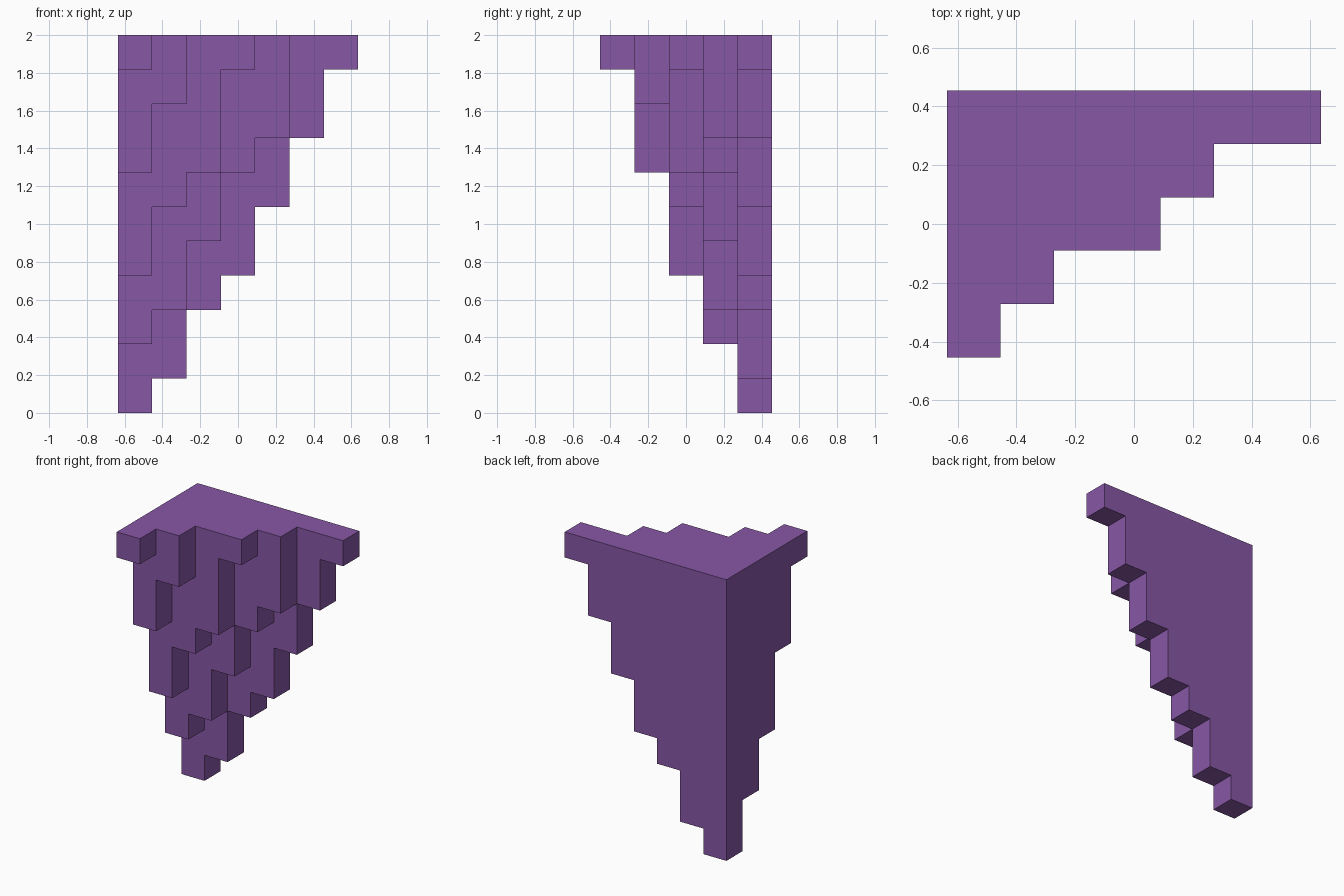
import bpy
import bmesh
from mathutils import Vector

cube = bpy.data.objects.get("Cube")
if cube:
    bpy.data.objects.remove(cube, do_unlink=True)

# Flat purple material
purple = bpy.data.materials.new("purple")
purple.use_nodes = True
colour = (0.242, 0.095, 0.376, 1)
purple.diffuse_color = colour
purple.node_tree.nodes["Principled BSDF"].inputs["Base Color"].default_value = colour

# Underside level of each block column: rows run back to front, columns from right to left
LEVELS = 11
UNIT = 2 / LEVELS
UNDERSIDE = [
    [0, 1, 3, 4, 6, 8, 10],
    [2, 3, 5, 7, 8],
    [4, 6, 7, 10],
    [7, 9],
    [10],
]
WIDTH, DEPTH = len(UNDERSIDE[0]), len(UNDERSIDE)

# Solid cells of the hanging stepped corner
cells = {
    (col, DEPTH - 1 - row, level)
    for row, columns in enumerate(UNDERSIDE)
    for col, bottom in enumerate(columns)
    for level in range(bottom, LEVELS)
}


def add_face(bm, cell, axis, side):
    """Add the outward square on one side of a cell."""
    u, v = (axis + 1) % 3, (axis + 2) % 3
    corners = []
    for a, b in ((0, 0), (1, 0), (1, 1), (0, 1)):
        p = Vector(cell)
        p[axis] += side
        p[u] += a
        p[v] += b
        corners.append(bm.verts.new((p - Vector((WIDTH / 2, DEPTH / 2, 0))) * UNIT))
    bm.faces.new(corners if side else corners[::-1])


# Outer skin only, with flat areas merged into single faces
bm = bmesh.new()
for cell in sorted(cells):
    for axis in range(3):
        for side in (0, 1):
            neighbour = list(cell)
            neighbour[axis] += 2 * side - 1
            if tuple(neighbour) not in cells:
                add_face(bm, cell, axis, side)
bmesh.ops.remove_doubles(bm, verts=bm.verts, dist=UNIT / 100)
bmesh.ops.dissolve_limit(bm, angle_limit=0.01, verts=bm.verts, edges=bm.edges)

mesh = bpy.data.meshes.new("stepped_corner")
bm.to_mesh(mesh)
bm.free()
mesh.materials.append(purple)
stepped_corner = bpy.data.objects.new("stepped_corner", mesh)
bpy.context.collection.objects.link(stepped_corner)
